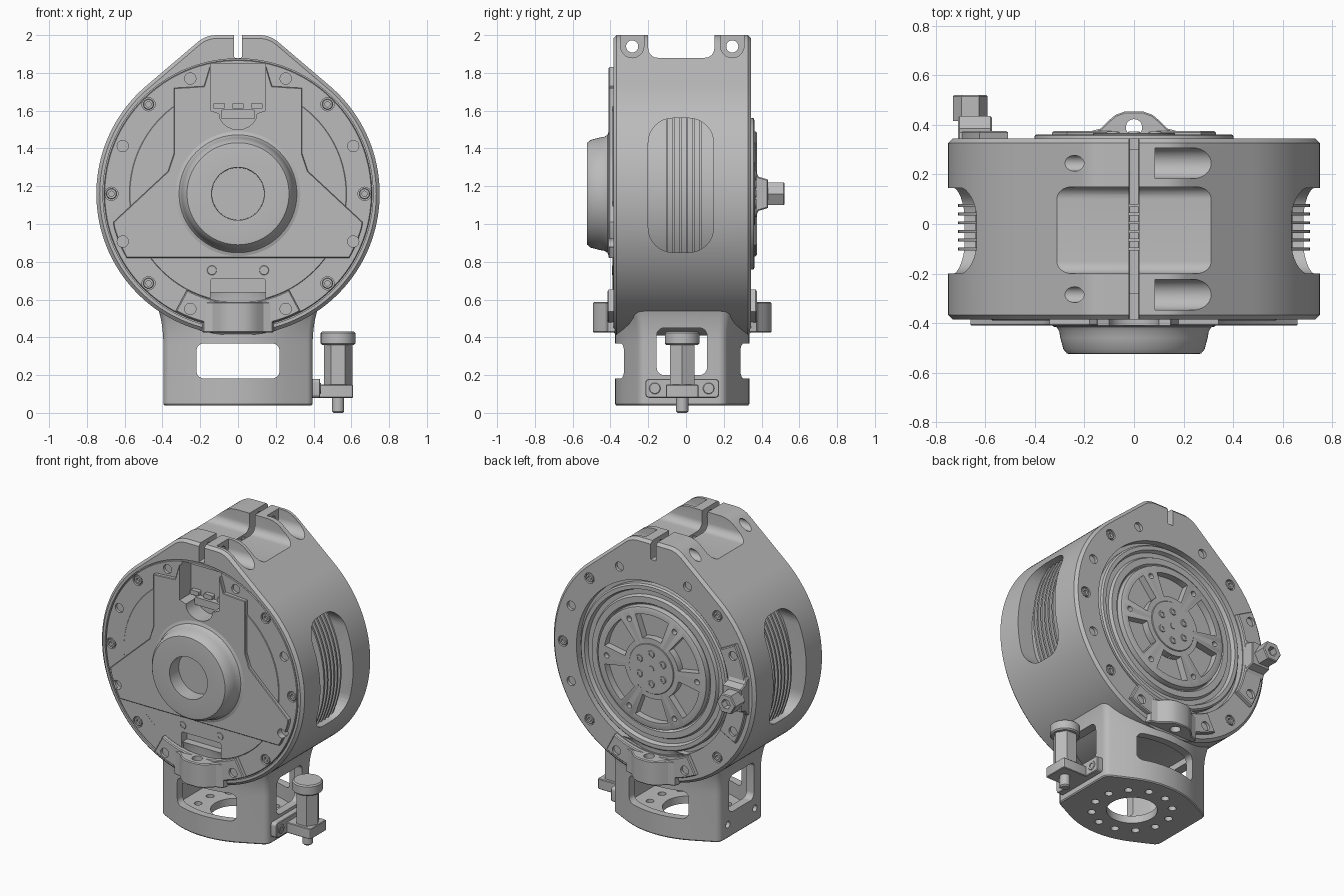
import bpy, bmesh
from math import sin, cos, pi, radians, sqrt
from mathutils import Vector, Matrix

cube = bpy.data.objects.get("Cube")
if cube:
    bpy.data.objects.remove(cube, do_unlink=True)

CZ = 1.16               # height of the main axis
FRONT, BACK = -0.385, 0.345
YC = -0.02              # middle of the housing in depth
parts = []


def finish(name, bm):
    bmesh.ops.recalc_face_normals(bm, faces=bm.faces)
    me = bpy.data.meshes.new(name)
    bm.to_mesh(me)
    bm.free()
    ob = bpy.data.objects.new(name, me)
    bpy.context.collection.objects.link(ob)
    parts.append(ob)
    return ob


def prism(name, loops, axis, a, b, bevel=0):
    """Extrude 2D outlines along an axis from a to b."""
    put = {"x": lambda p, h: (h, p[0], p[1]), "y": lambda p, h: (p[0], h, p[1]),
           "z": lambda p, h: (p[0], p[1], h)}[axis]
    bm = bmesh.new()
    rims = []
    for pts in loops:
        rows = [[bm.verts.new(put(p, h)) for p in pts] for h in (a, b)]
        caps = [bm.faces.new(r) for r in rows]
        for i in range(len(pts)):
            bm.faces.new((rows[0][i - 1], rows[0][i], rows[1][i], rows[1][i - 1]))
        rims += [e for f in caps for e in f.edges]
    if bevel:
        bmesh.ops.recalc_face_normals(bm, faces=bm.faces)
        bmesh.ops.bevel(bm, geom=rims, offset=bevel, segments=1, profile=0.5, affect="EDGES")
    return finish(name, bm)


def lathe(name, profile, loc, axis, segs=96):
    """Turn (radius, height) points around an axis placed at loc."""
    bm = bmesh.new()
    vs = [bm.verts.new((r, 0, h)) for r, h in profile]
    es = [bm.edges.new(p) for p in zip(vs, vs[1:])]
    bmesh.ops.spin(bm, geom=vs + es, cent=(0, 0, 0), axis=(0, 0, 1),
                   angle=2 * pi, steps=segs, use_duplicate=False)
    bmesh.ops.remove_doubles(bm, verts=bm.verts, dist=1e-5)
    rot = Vector(axis).to_track_quat("Z", "Y").to_matrix().to_4x4()
    bm.transform(Matrix.Translation(loc) @ rot)
    return finish(name, bm)


def circle(cx, cy, r, n=32):
    return [(cx + r * cos(2 * pi * i / n), cy + r * sin(2 * pi * i / n)) for i in range(n)]


def rrect(cx, cy, hx, hy, r, n=8):
    out = []
    for k, (sx, sy) in enumerate(((1, 1), (-1, 1), (-1, -1), (1, -1))):
        for i in range(n + 1):
            t = pi / 2 * (k + i / n)
            out.append((cx + sx * (hx - r) + r * cos(t), cy + sy * (hy - r) + r * sin(t)))
    return out


def polar(r, deg, cz=CZ, cx=0):
    return (cx + r * cos(radians(deg)), cz + r * sin(radians(deg)))


def sector(r0, r1, a0, a1, n=16):
    ts = [a0 + (a1 - a0) * i / n for i in range(n + 1)]
    return [polar(r1, t) for t in ts] + [polar(r0, t) for t in reversed(ts)]


def mirrored(half):
    return half + [(-x, v) for x, v in reversed(half)]


def cut(targets, cutter):
    for ob in targets:
        m = ob.modifiers.new("cut", "BOOLEAN")
        m.operation, m.solver, m.object = "DIFFERENCE", "EXACT", cutter
        bpy.context.view_layer.objects.active = ob
        bpy.ops.object.modifier_apply(modifier=m.name)
    parts.remove(cutter)
    bpy.data.objects.remove(cutter, do_unlink=True)


def bolt(name, loc, axis, r=0.028):
    lathe(name, [(0, -0.012), (r * 0.5, -0.012), (r * 0.5, 0.004), (r * 0.9, 0.004),
                 (r, 0), (r, -0.03), (0, -0.03)], loc, axis, 18)


# Housing: round body rising to a split clamp at the top
shoulder = [polar(0.15, 90 - 8 * i, 1.85, 0.115) for i in range(6)]
side = [polar(0.75, 50 - 140 * i / 70) for i in range(70)]
outline = mirrored(shoulder + side)
housing = prism("housing", [outline], "y", FRONT, BACK, 0.018)
cut([housing], prism("c", [rrect(-0.025, 2.08, 0.175, 0.2, 0.05)], "x", -1, 1))
cut([housing], prism("c", [rrect(0, 2.08, 0.02, 0.2, 0.005, 2)], "y", -1, 1))
cut([housing], prism("c", [rrect(0, 2, 0.0195, 0.17, 0.005, 2)], "y", -0.28, 0.3))
for y in (-0.285, 0.245):
    trough = [polar(0.062, 180 + 180 * i / 16, 1.942, y) for i in range(17)]
    cut([housing], prism("c", [trough + [(y + 0.062, 2.1), (y - 0.062, 2.1)]], "x", 0.085, 0.8))
    cut([housing], prism("c", [circle(y, 1.94, 0.032)], "x", -0.8, 0.3))
for s in (-1, 1):
    cut([housing], prism("c", [rrect(-0.027, 1.205, 0.173, 0.355, 0.13)], "x", s * 0.42, s * 0.9))
cut([housing], prism("c", [circle(0, CZ, 0.715, 128)], "y", -0.6, -0.365))
cut([housing], prism("c", [circle(0, CZ, 0.57, 96)], "y", 0.30, 0.6))

# Cooling fins behind the side windows
prism("motor_core", [circle(0, CZ, 0.64, 96)], "y", -0.21, 0.16)
for i in range(6):
    y = -0.1 + 0.035 * i
    prism("cooling_fin", [circle(0, CZ, 0.71, 96)], "y", y - 0.006, y + 0.006)

# Front cover, inner disc and raised plate
cover = prism("front_cover", [circle(0, CZ, 0.709, 128)], "y", -0.385, -0.34, 0.004)
disc = prism("inner_disc", [circle(0, CZ, 0.575, 96)], "y", -0.389, -0.35, 0.003)
half = [(0.15, 1.83), (0.18, 1.73), (0.34, 1.72), (0.34, 1.37), (0.37, 1.28), (0.66, 1.01)]
half += [polar(0.68, -15 - 15 * i / 6) for i in range(7)]
plate = prism("raised_plate", [mirrored(half)], "y", -0.41, -0.35, 0.004)
notch = [(0.145, 1.85), (0.145, 1.6)] + [(0.1 * cos(t * pi / 10), 1.585 - 0.085 * sin(t * pi / 10))
         for t in range(11)] + [(-0.145, 1.6), (-0.145, 1.85)]
cut([housing, cover, disc, plate], prism("c", [notch], "y", -0.6, -0.29))
cut([housing, cover, disc], prism("c", [rrect(0, 0.64, 0.145, 0.07, 0.01)], "y", -0.6, -0.33))
prism("cable_socket", [rrect(0, 1.58, 0.09, 0.025, 0.01)], "y", -0.33, -0.28)
for x in (-0.1, 0, 0.1):
    prism("socket_pin", [rrect(x, 1.625, 0.03, 0.015, 0.005)], "y", -0.32, -0.28)
for x in (-0.138, 0.138):
    bolt("plate_bolt", (x, -0.388, 0.755), (0, -1, 0), 0.026)

# Rim holes and sunk rim bolts, front and back
bolt_spots = [polar(0.67, a) for a in (0, 45, 135, 180, 225, 315)]
holes = [circle(*polar(0.66, 22.5 + 45 * k), 0.03, 20) for k in range(8)]
holes += [circle(x, z, 0.035, 24) for x, z in bolt_spots]
cut([cover, plate], prism("c", holes, "y", -0.6, -0.367))
cut([housing], prism("c", holes, "y", 0.325, 0.6))
for x, z in bolt_spots:
    for y, d in ((FRONT + 0.005, -1), (BACK - 0.005, 1)):
        bolt("rim_bolt", (x, y, z), (0, d, 0))

# Front hub with open bore
lathe("front_hub", [(0, 0.36), (0.335, 0.36), (0.33, 0.41), (0.312, 0.416), (0.302, 0.432),
                    (0.297, 0.46), (0.285, 0.505), (0.27, 0.523), (0.255, 0.525), (0.14, 0.525),
                    (0.138, 0.43), (0, 0.43)], (0, 0, CZ), (0, -1, 0))

# Rear rotor with stepped rings and six pockets
rotor = lathe("rear_rotor", [(0, 0.28), (0.545, 0.28), (0.545, 0.335), (0.535, 0.345), (0.51, 0.345),
                             (0.50, 0.32), (0.47, 0.32), (0.46, 0.34), (0.42, 0.34), (0.41, 0.325),
                             (0.405, 0.325), (0.4, 0.358), (0.39, 0.362), (0, 0.362)],
              (0, 0, CZ), (0, 1, 0))
cut([rotor], prism("c", [sector(0.2, 0.355, 60 * k + 10, 60 * k + 50, 10) for k in range(6)],
                   "y", 0.315, 0.5))
cut([rotor], prism("c", [circle(*polar(0.335, 60 * k), 0.018, 16) for k in range(6)], "y", 0.33, 0.5))
prism("rotor_cap", [circle(0, CZ, 0.165, 48)], "y", 0.35, 0.368, 0.003)
for k in range(6):
    x, z = polar(0.1, 60 * k + 30)
    bolt("rotor_bolt", (x, 0.37, z), (0, 1, 0), 0.024)
prism("rotor_centre", [circle(0, CZ, 0.02, 20)], "y", 0.36, 0.372)


# Clips: curved bracket carrying a lug, drilled where it guides a pin
def clip(name, face, s, turn, bump, low, drilled):
    bar = prism(name + "_bar", [sector(0.575, 0.705, 242, 298, 20)], "y", face - s * 0.01,
                face + s * 0.03, 0.006)
    lug = prism(name + "_lug", [mirrored([(x, face + s * d) for x, d in bump])], "z", low, 0.587, 0.006)
    if drilled:
        cut([lug, bar], prism("c", [circle(0, face + s * 0.045, 0.033)], "z", 0.3, 0.8))
    cut([bar], prism("c", [circle(*polar(0.66, a), 0.03, 20) for a in (247.5, 292.5)], "y",
                     face + s * 0.012, face + s * 0.2))
    pivot = Matrix.Translation((0, 0, CZ))
    for ob in (bar, lug):
        ob.data.transform(pivot @ Matrix.Rotation(turn, 4, "Y") @ pivot.inverted())


arch = [(0.19, -0.01), (0.18, 0.028), (0.135, 0.04), (0.105, 0.07), (0.075, 0.095), (0.04, 0.108)]
block = [(0.13, -0.01), (0.12, 0.025), (0.09, 0.04), (0.075, 0.09)]
clip("front_clip", FRONT, -1, 0, arch, 0.425, True)
clip("rear_clip", BACK, 1, 0, arch, 0.425, True)
clip("side_clip", BACK, 1, pi / 2, block, 0.45, False)
lathe("hose_nut", [(0, 0), (0.07, 0), (0.07, 0.1), (0.064, 0.106), (0.033, 0.106), (0.033, 0.06),
                   (0, 0.06)], (-0.66, 0.415, CZ), (0, 1, 0), 6)

# Hollow six-sided foot with soft corners, flaring into the housing
edge = [polar(0.05, 63.4 * i / 6, 0.192, 0.345) for i in range(7)]
edge += [(x, sqrt(0.55 ** 2 - x * x) - 0.195) for x in (0.246, 0.2, 0.15, 0.1, 0.05)]
upper = edge + [(0, 0.355)] + [(-x, y) for x, y in reversed(edge)]
plan = upper + [(x, -y) for x, y in reversed(upper)]
rows = [(0.04, 0.985, 0), (0.047, 1, 0)]
rows += [(0.36 + 0.28 * i / 10, 1, 1 - sqrt(1 - (i / 10) ** 2)) for i in range(11)]
bm = bmesh.new()
rings = []
for z, k, t in rows:
    ring = []
    for x, y in plan:
        grow = min(0.5 / max(abs(x), 0.01), 0.36 / max(abs(y), 0.01))
        f = k * (1 + t * (grow - 1))
        ring.append(bm.verts.new((x * f, YC + y * f, z)))
    rings.append(ring)
for lo, hi in zip(rings, rings[1:]):
    for i in range(len(plan)):
        bm.faces.new((lo[i - 1], lo[i], hi[i], hi[i - 1]))
bm.faces.new(rings[0])
bm.faces.new(rings[-1])
foot = finish("foot", bm)
cut([foot], prism("c", [[(x * 0.86, YC + y * 0.86) for x, y in plan]], "z", 0.09, 0.5))
cut([foot], prism("c", [rrect(0, 0.275, 0.22, 0.093, 0.04)], "y", -0.6, 0.6))
cut([foot], prism("c", [rrect(-0.022, 0.325, 0.133, 0.125, 0.04)], "x", -0.6, 0.6))
cut([foot], prism("c", [circle(0, YC, 0.155, 48)], "z", -0.1, 0.2))
cut([foot], prism("c", [circle(*polar(0.245, 30 * k + 15, YC), 0.025, 16) for k in range(12)],
                  "z", -0.1, 0.2))
cut([foot], prism("c", [circle(y, 0.13, 0.022, 16) for y in (-0.165, 0.12)], "x", -0.6, -0.37))

# Locking pin on its bracket
PX = 0.53
prism("pin_bracket_plate", [rrect(YC, 0.13, 0.195, 0.05, 0.02)], "x", 0.38, 0.435, 0.004)
prism("pin_bracket_arm", [rrect(0.51, YC, 0.1, 0.085, 0.01, 3)], "z", 0.08, 0.15, 0.004)
for y in (-0.165, 0.12):
    bolt("bracket_bolt", (0.436, y, 0.13), (1, 0, 0), 0.03)
lathe("pin_tip", [(0, 0), (0.024, 0), (0.032, 0.008), (0.032, 0.1), (0, 0.1)], (PX, YC, 0), (0, 0, 1), 24)
prism("pin_sleeve", [circle(PX, YC, 0.075, 6)], "z", 0.14, 0.365)
prism("pin_knob", [circle(PX, YC, 0.092, 40)], "z", 0.36, 0.43, 0.008)

# One grey finish for every part
grey = bpy.data.materials.new("machined_grey")
grey.use_nodes = True
colour = (0.5, 0.5, 0.5, 1)
grey.diffuse_color = colour
grey.node_tree.nodes["Principled BSDF"].inputs["Base Color"].default_value = colour
bpy.ops.object.select_all(action="DESELECT")
for ob in parts:
    ob.data.materials.clear()
    ob.data.materials.append(grey)
    ob.select_set(True)
bpy.context.view_layer.objects.active = housing
bpy.ops.object.shade_smooth_by_angle(angle=radians(30))
